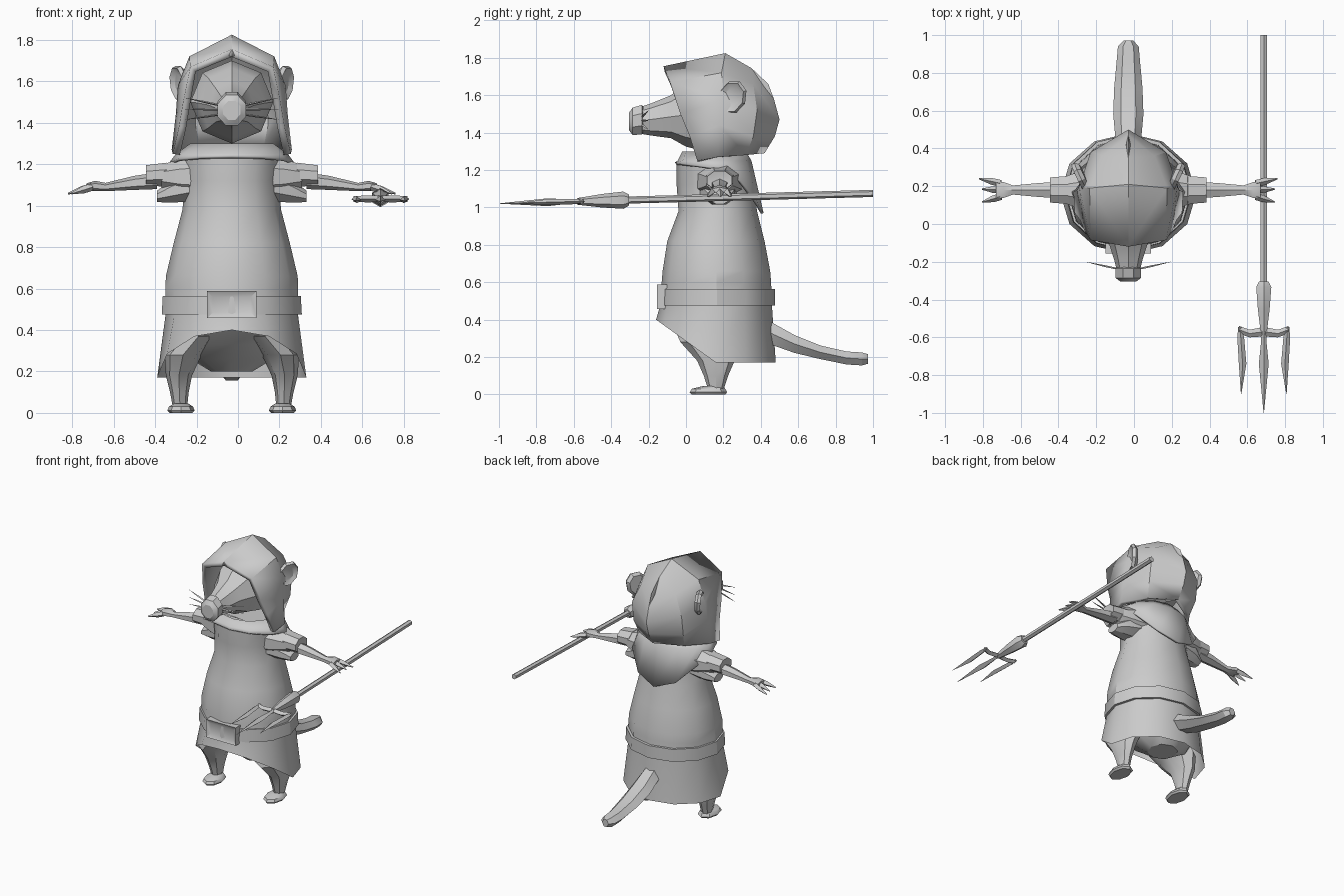
import bpy, bmesh, math
from mathutils import Vector

if "Cube" in bpy.data.objects:
    bpy.data.objects.remove(bpy.data.objects["Cube"])

CX = -0.03   # the figure stands slightly left of the trident
mat = bpy.data.materials.new("plain grey")
mat.diffuse_color = (0.6, 0.6, 0.6, 1)
mat.use_nodes = True
mat.node_tree.nodes["Principled BSDF"].inputs["Base Color"].default_value = mat.diffuse_color


def finish(name, bm, mirror=False, ox=CX, angle=32, thick=0):
    bmesh.ops.remove_doubles(bm, verts=bm.verts, dist=0.0005)
    bmesh.ops.recalc_face_normals(bm, faces=bm.faces)
    me = bpy.data.meshes.new(name)
    bm.to_mesh(me)
    bm.free()
    me.materials.append(mat)
    ob = bpy.data.objects.new(name, me)
    ob.location.x = ox
    bpy.context.collection.objects.link(ob)
    bpy.ops.object.select_all(action='DESELECT')
    ob.select_set(True)
    bpy.context.view_layer.objects.active = ob
    bpy.ops.object.shade_smooth_by_angle(angle=math.radians(angle))
    if thick:
        m = ob.modifiers.new("thickness", 'SOLIDIFY')
        m.thickness, m.offset = thick, -1
    if mirror:
        m = ob.modifiers.new("mirror", 'MIRROR')
        m.use_clip = True
    return ob


def skin(rings, closed=True, caps=(True, True), bm=None):
    """Joins matching point rings into a surface."""
    bm = bm or bmesh.new()
    vs = [[bm.verts.new(p) for p in r] for r in rings]
    n = len(vs[0])
    for a, b in zip(vs, vs[1:]):
        for i in range(n if closed else n - 1):
            j = (i + 1) % n
            bm.faces.new((a[i], a[j], b[j], b[i]))
    if caps[0]:
        bm.faces.new(vs[0])
    if caps[1]:
        bm.faces.new(vs[-1])
    return bm


def ring(c, u, v, n=8, turn=0.0):
    """Ellipse around c with half axes u and v."""
    c, u, v = Vector(c), Vector(u), Vector(v)
    return [c + u * math.cos(a) + v * math.sin(a)
            for a in (math.tau * (i + turn) / n for i in range(n))]


def flat(z, rx, y0, y1, n=12):      # horizontal ring, first point in front
    return ring((0, (y0 + y1) / 2, z), (0, (y0 - y1) / 2, 0), (rx, 0, 0), n)


def across(x, y, z, ry, rz, n=8, turn=.5):     # ring facing x
    return ring((x, y, z), (0, ry, 0), (0, 0, rz), n, turn)


def along(y, z, rx, rz, n=8, x=0, turn=0):     # ring facing y
    return ring((x, y, z), (0, 0, rz), (rx, 0, 0), n, turn)


def spike(bm, a, b, r, n=4, tip=.1):
    """Tapered stick from a to b."""
    a, b = Vector(a), Vector(b)
    d = (b - a).normalized()
    u = d.cross(Vector((0, 0, 1))).normalized()
    w = d.cross(u)
    skin([ring(a, u * r, w * r, n), ring(a.lerp(b, .4), u * r, w * r, n),
          ring(b, u * r * tip, w * r * tip, n)], bm=bm)


# robe with a hem that rises at the front
hem = flat(0, .36, -.16, .48)
for i, p in enumerate(hem):
    p.z = .17 + .23 * max(0, math.cos(math.tau * i / 12))
robe = [hem] + [flat(*s) for s in (
    (.47, .32, -.14, .46), (.6, .32, -.13, .455), (.66, .318, -.125, .45), (.82, .28, -.10, .42),
    (.98, .238, -.04, .38), (1.12, .225, -.05, .36), (1.24, .235, -.05, .34), (1.28, .17, 0, .3))]
finish("robe", skin(robe, caps=(False, True)))

# belt and buckle
belt = [flat(*s) for s in ((.475, .32, -.13, .455), (.475, .338, -.145, .475),
                           (.565, .333, -.142, .475), (.565, .315, -.125, .455))]
finish("belt", skin(belt, caps=(False, False)))
bm = bmesh.new()
bmesh.ops.create_cube(bm, size=1)
for v in bm.verts:
    v.co = (v.co.x * .24, -.12 + v.co.y * .07, .522 + v.co.z * .13)
front = [f for f in bm.faces if f.calc_center_median().y < -.15]
bmesh.ops.inset_region(bm, faces=front, thickness=.04)
bmesh.ops.translate(bm, verts=front[0].verts, vec=(0, .015, 0))
finish("buckle", bm)

# cape collar with a point hanging down the back
rim = flat(0, .30, -.06, .40)
for i, p in enumerate(rim):
    c = math.cos(math.tau * i / 12)
    p.z = 1.21 + .03 * max(0, c) - .24 * max(0, -c) ** 1.8
    p.y += .015 * max(0, -c)
cape = [rim, flat(1.25, .27, -.045, .35), flat(1.30, .2, -.02, .32)]
finish("cape", skin(cape, caps=(False, False)), thick=.015)

# hood: half rings from the opening to the back seam, mirrored
hood = [
    [(0, -.12, 1.755), (.2, -.085, 1.67), (.235, -.03, 1.5), (.255, .02, 1.38), (.285, .06, 1.25)],
    [(0, .21, 1.825), (.205, .19, 1.72), (.26, .2, 1.58), (.27, .18, 1.44), (.29, .17, 1.27)],
    [(0, .35, 1.745), (.14, .36, 1.66), (.2, .38, 1.52), (.2, .36, 1.38), (.18, .32, 1.28)],
    [(0, .44, 1.66), (0, .47, 1.58), (0, .5, 1.47), (0, .475, 1.38), (0, .42, 1.29)]]
finish("hood", skin(hood, closed=False, caps=(False, False)), mirror=True, thick=.035)

# head, muzzle and nose
head = [along(*s) for s in ((-.19, 1.47, .075, .085), (-.08, 1.485, .11, .115), (.0, 1.495, .16, .17),
                            (.1, 1.5, .2, .2), (.3, 1.5, .15, .17))]
finish("head", skin([along(-.25, 1.465, .06, .07)] + head))
nose = [along(*s, turn=.5) for s in ((-.305, 1.46, .045, .05), (-.285, 1.46, .074, .08),
                                     (-.235, 1.47, .074, .085), (-.225, 1.47, .05, .06))]
finish("nose", skin(nose))

# whiskers
bm = bmesh.new()
for z0, z1 in ((1.485, 1.52), (1.465, 1.465), (1.44, 1.415)):
    spike(bm, (.06, -.235, z0), (.225, -.20, z1), .006, 3)
finish("whiskers", bm, mirror=True)

# ears poking out of the hood
ear_u, ear_v = Vector((.035, .075, 0)), Vector((.01, .01, .09))
ear_n = ear_u.cross(ear_v).normalized()
ear_c = Vector((.25, .25, 1.59))
ears = [ring(ear_c + ear_n * d, ear_u * s, ear_v * s, 8, .5)
        for d, s in ((-.02, .8), (0, 1), (.02, .9), (.005, .6))]
finish("ears", skin(ears), mirror=True)

# sleeves, cuffs and the loose cloth below the arm
sleeve = [across(*s) for s in ((.1, .17, 1.14, .15, .12), (.25, .18, 1.14, .11, .095),
                               (.34, .18, 1.14, .075, .06))]
finish("sleeves", skin(sleeve), mirror=True)
drape = [across(*s) for s in ((.18, .17, 1.10, .11, .085), (.29, .18, 1.07, .085, .06),
                              (.36, .18, 1.045, .05, .03))]
finish("sleeve_drapes", skin(drape), mirror=True)
cuff = [across(*s) for s in ((.31, .18, 1.15, .06, .045), (.315, .18, 1.15, .08, .062),
                             (.415, .18, 1.145, .072, .054), (.41, .18, 1.14, .045, .035))]
finish("cuffs", skin(cuff), mirror=True)

# arms, palms and fingers
arm = [across(*s, 6) for s in ((.36, .18, 1.12, .05, .04), (.47, .18, 1.11, .043, .034),
                               (.61, .18, 1.09, .028, .02), (.66, .18, 1.095, .048, .025),
                               (.70, .18, 1.09, .05, .018))]
bm = skin(arm)
for y0, y1, x1 in ((.215, .24, .79), (.18, .185, .775), (.145, .116, .775)):
    spike(bm, (.675, y0, 1.09), (x1, y1, 1.058), .018, 4, .2)
finish("arms", bm, mirror=True)

# legs, feet and hips
leg = [flat(z, r, y - ry, y + ry, 8) for z, r, y, ry in (
    (.03, .035, .16, .042), (.10, .045, .16, .065), (.18, .063, .16, .10),
    (.28, .09, .13, .16), (.37, .09, .11, .18))]
for r, x in zip(leg, (.25, .253, .255, .235, .16)):
    for p in r:
        p.x += x
finish("legs", skin(leg), mirror=True)
foot = [flat(z, r, a, b, 8) for z, r, a, b in (
    (0, .055, .03, .21), (.012, .066, .02, .22), (.03, .058, .03, .21), (.045, .035, .09, .2))]
for r in foot:
    for p in r:
        p.x += .245
finish("feet", skin(foot), mirror=True)
hips = [flat(z, r, a, b, 8) for z, r, a, b in (
    (.2, .1, .16, .36), (.26, .2, .08, .42), (.33, .27, -.02, .42), (.4, .29, -.1, .42))]
finish("hips", skin(hips))

# tail
tail = [along(y, z, rx, rz, 6, turn=.5) for y, z, rx, rz in (
    (.38, .37, .06, .075), (.47, .32, .07, .068), (.58, .27, .08, .055), (.72, .225, .075, .042),
    (.86, .195, .062, .04), (.94, .19, .055, .04), (.972, .19, .025, .03))]
finish("tail", skin(tail))


# trident, sloping slightly down to the front
TX = .687


def tz(y):
    return 1.048 + .027 * y


shaft = [along(y, tz(y), .019, .019, 6, TX) for y in (1, -.34)]
finish("trident_shaft", skin(shaft), ox=0)
socket = [along(y, tz(y), r, r, 6, TX) for y, r in (
    (-.305, .03), (-.335, .046), (-.45, .036), (-.58, .018))]
finish("trident_socket", skin(socket), ox=0)
bm = bmesh.new()
for s in (-1, 1):     # outer prongs: bent arm from the middle, then a blade
    path = ((0, -.57, .025, .016), (.075, -.58, .02, .016), (.13, -.56, .02, .014))
    rings = [ring((TX + s * x, y, tz(y)), (0, w, 0), (0, 0, h), 4) for x, y, w, h in path]
    skin(rings, bm=bm)
    blade = ((.125, -.545, .01), (.122, -.60, .018), (.112, -.74, .02), (.12, -.9, .001))
    skin([along(y, tz(y), w, w * .8, 4, TX + s * x) for x, y, w in blade], bm=bm)
skin([along(y, tz(y), w, w * .8, 4, TX)
      for y, w in ((-.55, .02), (-.62, .014), (-.74, .026), (-1.0, .001))], bm=bm)
finish("trident_prongs", bm, ox=0)
